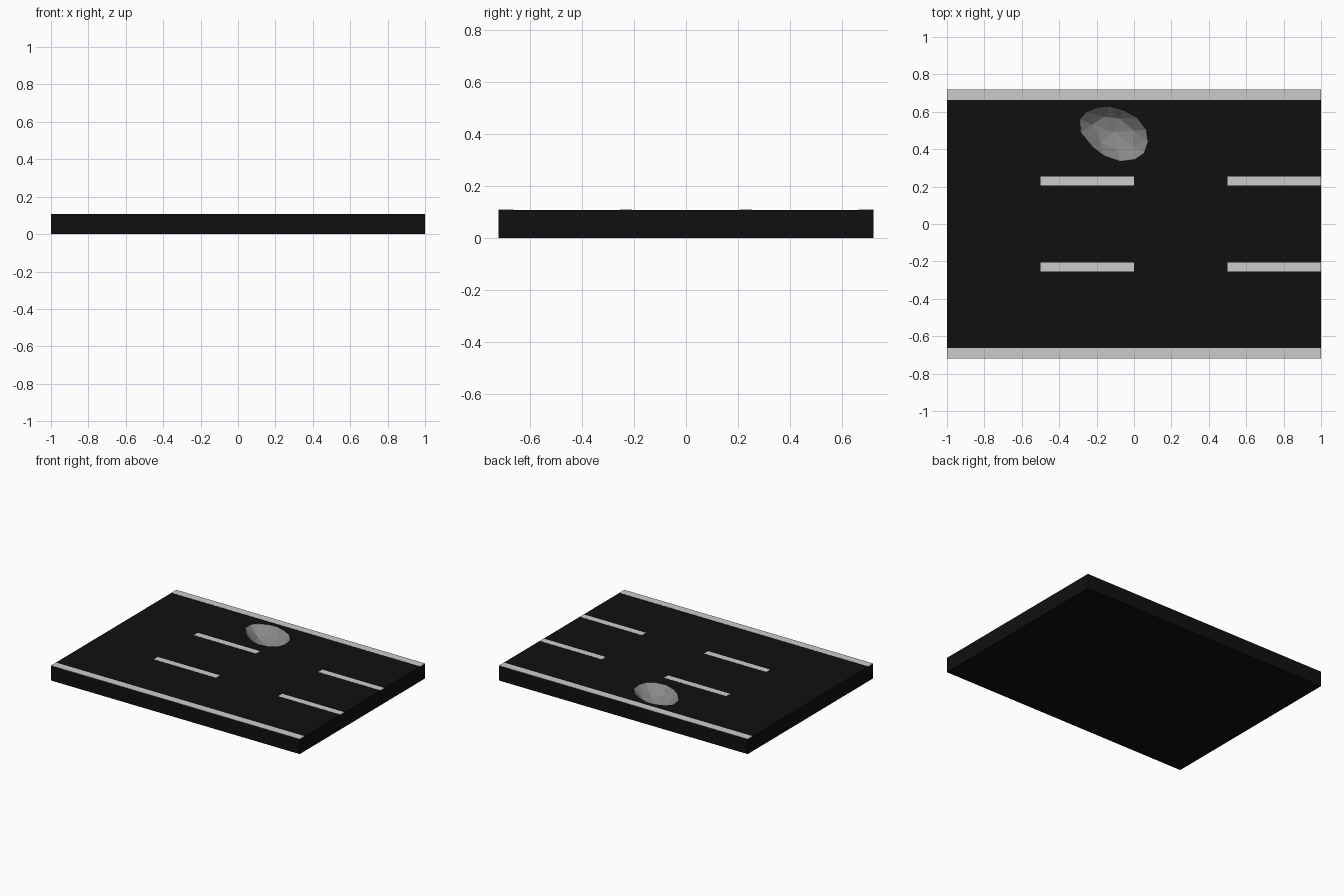
import bpy, bmesh
from mathutils import Vector

if "Cube" in bpy.data.objects:
    bpy.data.objects.remove(bpy.data.objects["Cube"])

L, W, H = 1.0, 0.72, 0.108   # half length, half width, thickness


def material(name, v):
    m = bpy.data.materials.new(name)
    m.diffuse_color = (v, v, v, 1)
    m.use_nodes = True
    m.node_tree.nodes["Principled BSDF"].inputs["Base Color"].default_value = m.diffuse_color
    return m


def add_object(name, bm, mat):
    bmesh.ops.recalc_face_normals(bm, faces=bm.faces)
    me = bpy.data.meshes.new(name)
    bm.to_mesh(me)
    bm.free()
    me.materials.append(mat)
    ob = bpy.data.objects.new(name, me)
    bpy.context.collection.objects.link(ob)
    return ob


def box(name, x0, x1, y0, y1, z0, z1, mat):
    bm = bmesh.new()
    bmesh.ops.create_cube(bm, size=1)
    for v in bm.verts:
        v.co = Vector(((x0 + x1) / 2 + v.co.x * (x1 - x0),
                       (y0 + y1) / 2 + v.co.y * (y1 - y0),
                       (z0 + z1) / 2 + v.co.z * (z1 - z0)))
    return add_object(name, bm, mat)


asphalt = material("asphalt", 0.005)
paint = material("paint", 0.8)
rubble = material("rubble", 0.25)

# Road slab
slab = box("road_slab", -L, L, -W, W, 0, H, asphalt)

# Pothole: irregular faceted bowl cut from the slab
rim = [(-.29, .56), (-.255, .60), (-.19, .625), (-.13, .63), (-.06, .61),
       (.015, .57), (.065, .505), (.075, .44), (.055, .38), (.005, .345),
       (-.075, .335), (-.16, .365), (-.22, .41), (-.285, .49)]
centre = Vector((-.11, .49))
bm = bmesh.new()


def ring(points, scale, z):
    return [bm.verts.new((*(centre + (Vector(p) - centre) * scale), z)) for p in points]


top = ring(rim, 1.0, H + 0.05)
edge = ring(rim, 1.0, H)
low = ring(rim[::2], 0.62, H - 0.06)
bottom = bm.verts.new((*centre, H - 0.085))
n, m = len(rim), len(low)
bm.faces.new(top)
for i in range(n):
    j = (i + 1) % n
    bm.faces.new((top[i], top[j], edge[j], edge[i]))
for i in range(m):
    j = (i + 1) % m
    a, b, c = edge[2 * i], edge[2 * i + 1], edge[(2 * i + 2) % n]
    bm.faces.new((a, b, low[i]))
    bm.faces.new((b, low[j], low[i]))
    bm.faces.new((b, c, low[j]))
    bm.faces.new((low[i], low[j], bottom))
cutter = add_object("pothole_cutter", bm, rubble)
cutter.hide_render = True
cutter.hide_set(True)

cut = slab.modifiers.new("pothole", "BOOLEAN")
cut.operation = "DIFFERENCE"
cut.solver = "EXACT"
cut.material_mode = "TRANSFER"
cut.object = cutter

# Painted lines, practically flush with the road
for side, s in (("right", -1), ("left", 1)):
    lines = [("edge_line", -L, L, 0.663, W)]
    lines += [(f"lane_dash_{k}", x, x + 0.5, 0.207, 0.253) for k, x in enumerate((-0.5, 0.5))]
    for name, x0, x1, a, b in lines:
        y0, y1 = sorted((a * s, b * s))
        box(f"{side}_{name}", x0, x1, y0, y1, H - 0.002, H + 0.0008, paint)
